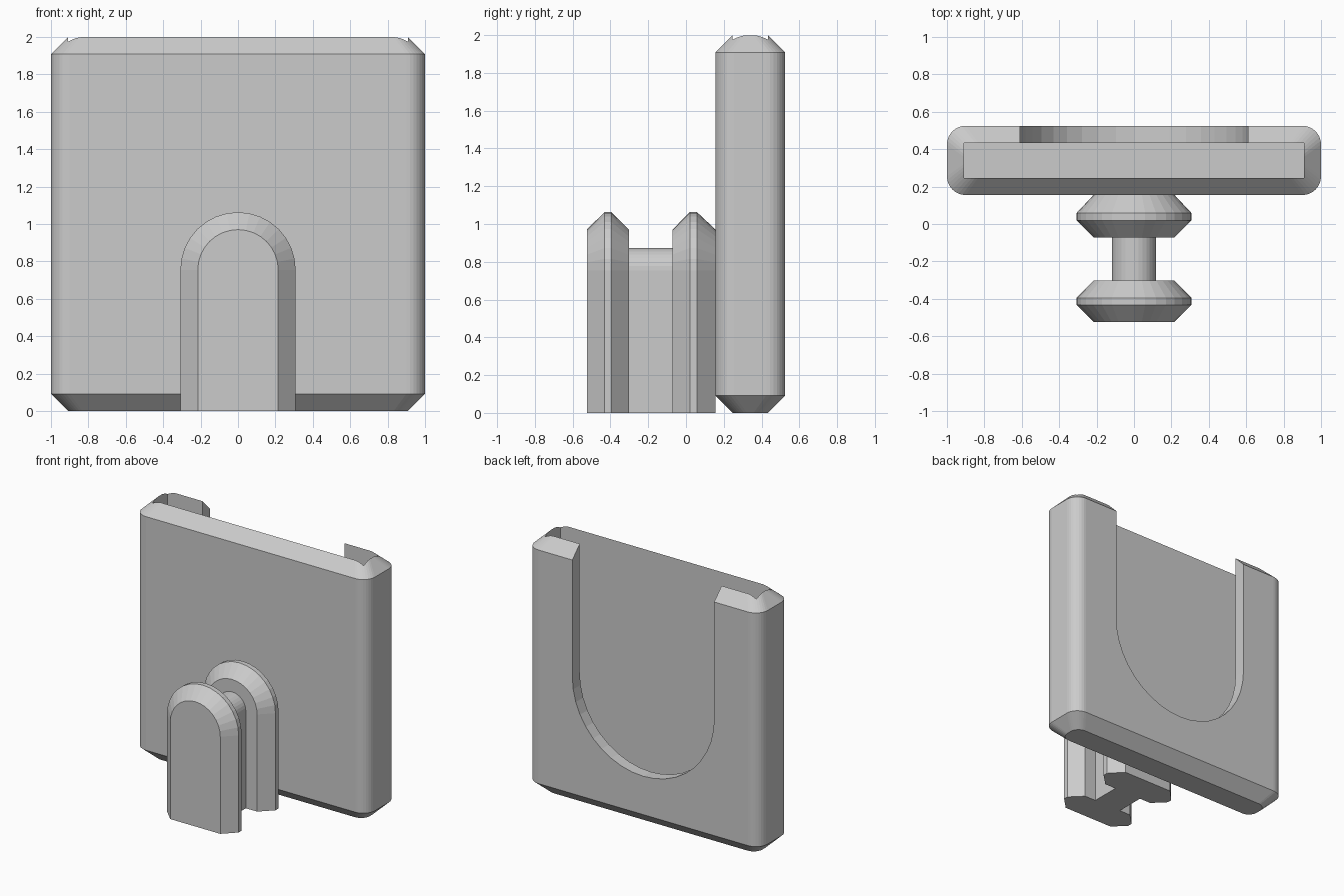
import bpy, bmesh
from math import sin, cos, pi

if "Cube" in bpy.data.objects:
    bpy.data.objects.remove(bpy.data.objects["Cube"])


def loft(name, rings):
    """Skin a list of equal-length closed rings and cap both ends."""
    bm = bmesh.new()
    loops = [[bm.verts.new(p) for p in ring] for ring in rings]
    n = len(loops[0])
    for a, b in zip(loops, loops[1:]):
        for i in range(n):
            j = (i + 1) % n
            bm.faces.new((a[i], a[j], b[j], b[i]))
    bm.faces.new(loops[0])
    bm.faces.new(loops[-1])
    bmesh.ops.recalc_face_normals(bm, faces=bm.faces)
    mesh = bpy.data.meshes.new(name)
    bm.to_mesh(mesh)
    bm.free()
    obj = bpy.data.objects.new(name, mesh)
    bpy.context.collection.objects.link(obj)
    return obj


def rounded_rect(hx, hy, r, z, cy, seg=8):
    """Horizontal rounded rectangle centred on (0, cy)."""
    pts = []
    for k, (sx, sy) in enumerate(((1, 1), (-1, 1), (-1, -1), (1, -1))):
        for i in range(seg + 1):
            a = (k + i / seg) * pi / 2
            pts.append((sx * (hx - r) + r * cos(a), cy + sy * (hy - r) + r * sin(a), z))
    return pts


def arch(r, y, cz, foot=0.0, seg=16):
    """Upright arch outline: straight legs with a half-circle top."""
    top = [(r * cos(pi * i / seg), y, cz + r * sin(pi * i / seg)) for i in range(seg + 1)]
    return [(r, y, foot)] + top + [(-r, y, foot)]


def u_shape(r, y, cz, top, seg=20):
    """Upright U outline: half-circle bottom, open upward."""
    low = [(r * cos(pi * i / seg), y, cz - r * sin(pi * i / seg)) for i in range(seg + 1)]
    return [(r, y, top)] + low + [(-r, y, top)]


def cut(target, cutter):
    mod = target.modifiers.new("cut", 'BOOLEAN')
    mod.operation = 'DIFFERENCE'
    mod.solver = 'EXACT'
    mod.object = cutter
    cutter.hide_render = True
    bpy.context.view_layer.objects.active = target
    bpy.ops.object.modifier_apply(modifier=mod.name)
    bpy.data.objects.remove(cutter)


# Holder: chamfered slab with rounded upright edges
CY, HY, C = 0.34, 0.185, 0.092
holder = loft("slot_holder", [
    rounded_rect(1 - C, HY - C, 0.075, 0.0, CY),
    rounded_rect(1, HY, 0.1, C, CY),
    rounded_rect(1, HY, 0.1, 2 - C, CY),
    rounded_rect(1 - C, HY - C, 0.075, 2.0, CY),
])

# Slot open at the top
W, D = 1 - C + 0.001, HY - C + 0.001
slot = loft("slot_cutter", [[(-W, CY - D, z), (W, CY - D, z), (W, CY + D, z), (-W, CY + D, z)]
                            for z in (0.095, 2.2)])
cut(holder, slot)

# U-shaped window through the back wall
cut(holder, loft("window_cutter", [u_shape(0.61, y, 1.0, 2.2) for y in (CY, 0.7)]))

# Clip: two chamfered arched flanges joined by a thinner neck
R, r, neck = 0.308, 0.215, 0.118
profile = [(-0.525, r), (-0.432, R), (-0.395, R), (-0.302, r), (-0.302, neck),
           (-0.072, neck), (-0.072, r), (0.02, R), (0.058, R), (0.157, r)]
loft("mounting_clip", [arch(rad, y, 0.755) for y, rad in profile])
